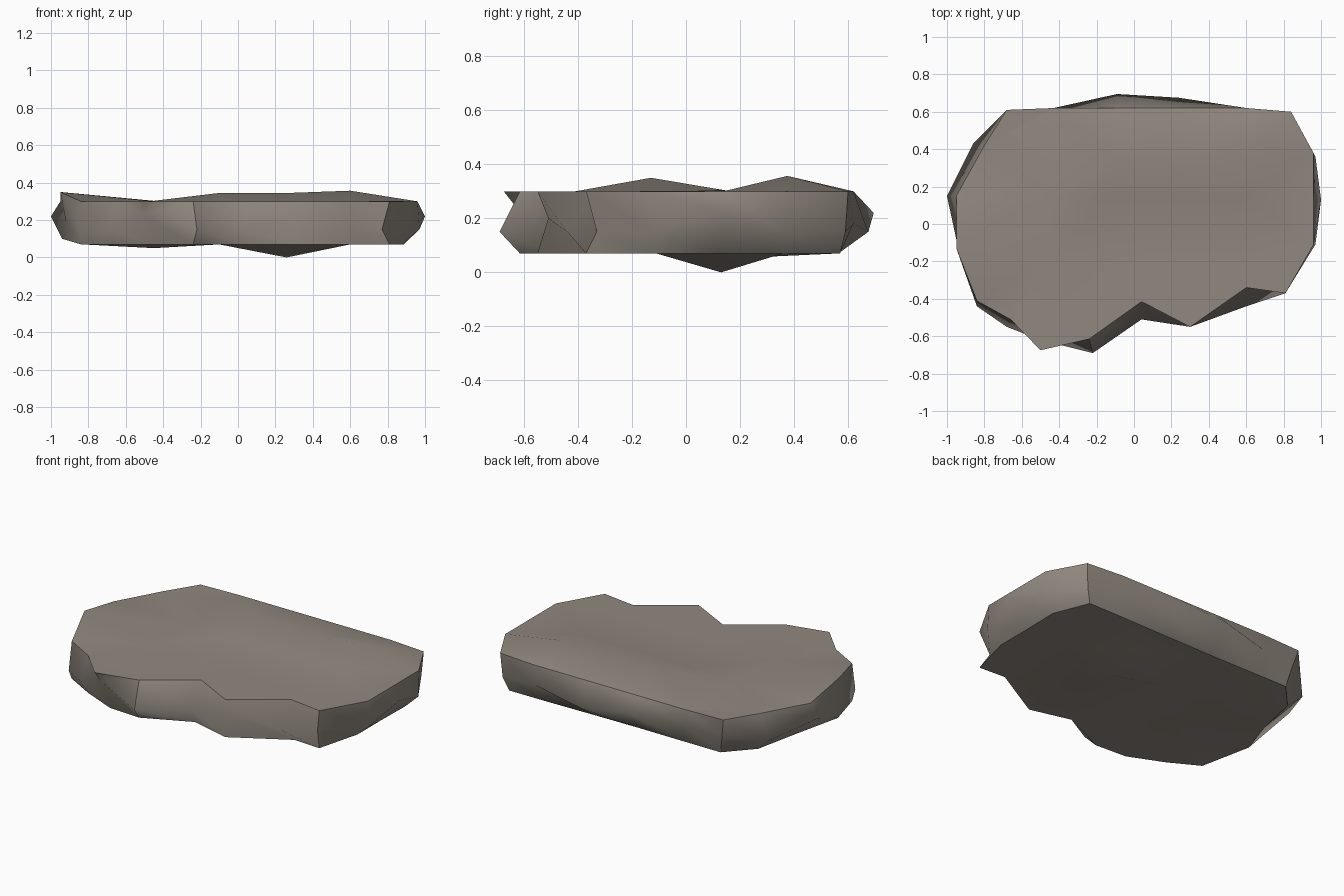
import bpy
from mathutils import Vector
from mathutils.geometry import delaunay_2d_cdt

if "Cube" in bpy.data.objects:
    bpy.data.objects.remove(bpy.data.objects["Cube"])

TOP, BOTTOM = 0.30, 0.07

# Rim columns, counter-clockwise: x, y of top edge | side offset dx, dy | side height | bottom inset
columns = [
    (0.96, -0.11, 0.01, 0.00, 0.15, 0.08), (0.96, 0.13, 0.04, 0.00, 0.22, 0.08),
    (0.96, 0.38, 0.01, -0.02, 0.15, 0.08), (0.84, 0.60, -0.01, -0.01, 0.15, 0.05),
    (0.60, 0.62, 0.00, 0.00, 0.18, 0.07), (0.24, 0.62, 0.00, 0.055, 0.15, 0.06),
    (-0.09, 0.62, 0.00, 0.075, 0.22, 0.06), (-0.43, 0.62, 0.00, 0.00, 0.20, 0.07),
    (-0.68, 0.61, 0.03, -0.03, 0.17, 0.07), (-0.80, 0.42, -0.06, 0.01, 0.15, 0.03),
    (-0.95, 0.15, -0.05, 0.00, 0.22, 0.12), (-0.95, -0.13, 0.03, 0.00, 0.19, 0.01),
    (-0.84, -0.41, 0.00, -0.03, 0.13, 0.00), (-0.66, -0.51, -0.02, -0.04, 0.15, 0.00),
    (-0.50, -0.675, 0.00, 0.055, 0.23, 0.09), (-0.24, -0.615, 0.02, -0.075, 0.15, 0.00),
    (0.04, -0.415, 0.00, -0.095, 0.15, -0.07), (0.30, -0.55, 0.00, 0.04, 0.20, 0.00),
    (0.60, -0.34, 0.00, -0.10, 0.15, -0.04), (0.81, -0.37, -0.04, 0.04, 0.15, 0.00),
]
sharp_columns = {3, 8, 15, 19}

# Ridge on the top face, with flat ground in front of it
top_bumps = [(0.60, 0.375, 0.357), (0.27, 0.35, 0.345), (-0.10, 0.35, 0.345)]
top_bumps += [(x, 0.15, 0.303) for x in (-0.45, -0.15, 0.20, 0.60)]
top_bumps += [(x, -0.2, TOP) for x in (-0.45, 0.1, 0.6)]

# Low point under the slab, with the flat underside around it
bottom_bumps = [(0.26, 0.13, 0.0), (-0.45, 0.13, 0.05)]
bottom_bumps += [(x, y, BOTTOM) for x, y in
                 ((-0.10, 0.13), (0.26, -0.11), (0.60, 0.13), (0.26, 0.36), (-0.45, -0.11))]

n = len(columns)
top, side, bottom = [], [], []
for x, y, dx, dy, z, inset in columns:
    p = Vector((x, y))
    q = p * (1 - inset / p.length)
    left_tip = x < -0.9 and y < 0
    top.append((x, y, 0.35 if left_tip else TOP))
    side.append((x + dx, y + dy, z))
    bottom.append((q.x, q.y, 0.10 if left_tip else BOTTOM))
verts = top + side + bottom

# Side walls, with the notch under the front lip creased the other way
faces = []
for r in (0, n):
    for i in range(n):
        j = (i + 1) % n
        a, b, c, d = r + i, r + n + i, r + n + j, r + j
        faces += [(a, b, d), (b, c, d)] if (r, i) == (0, 14) else [(a, b, c, d)]


# Triangulated cap over a rim and its bumps
def cap(start, bumps, flip):
    base = len(verts)
    verts.extend(bumps)
    ids = list(range(start, start + n)) + list(range(base, base + len(bumps)))
    pts = [Vector(verts[i][:2]) for i in ids]
    edges = [(i, (i + 1) % n) for i in range(n)]
    out = delaunay_2d_cdt(pts, edges, [list(range(n))], 1, 1e-5)
    for f in out[2]:
        t = [ids[out[3][k][0]] for k in f]
        faces.append(t[::-1] if flip else t)


cap(0, top_bumps, False)
cap(2 * n, bottom_bumps, True)

mesh = bpy.data.meshes.new("stone_slab")
mesh.from_pydata(verts, [], faces)
mesh.validate()
slab = bpy.data.objects.new("stone_slab", mesh)
bpy.context.collection.objects.link(slab)

stone = bpy.data.materials.new("warm_grey_stone")
stone.diffuse_color = (0.285, 0.249, 0.215, 1)
stone.use_nodes = True
stone.node_tree.nodes["Principled BSDF"].inputs["Base Color"].default_value = stone.diffuse_color
mesh.materials.append(stone)

# Smooth shading, crisp along both rims and at the main corners
mesh.shade_smooth()
for e in mesh.edges:
    a, b = sorted(e.vertices)
    rim = b < n or (2 * n <= a and b < 3 * n)
    corner = b < 3 * n and b - a == n and a % n in sharp_columns
    e.use_edge_sharp = rim or corner
